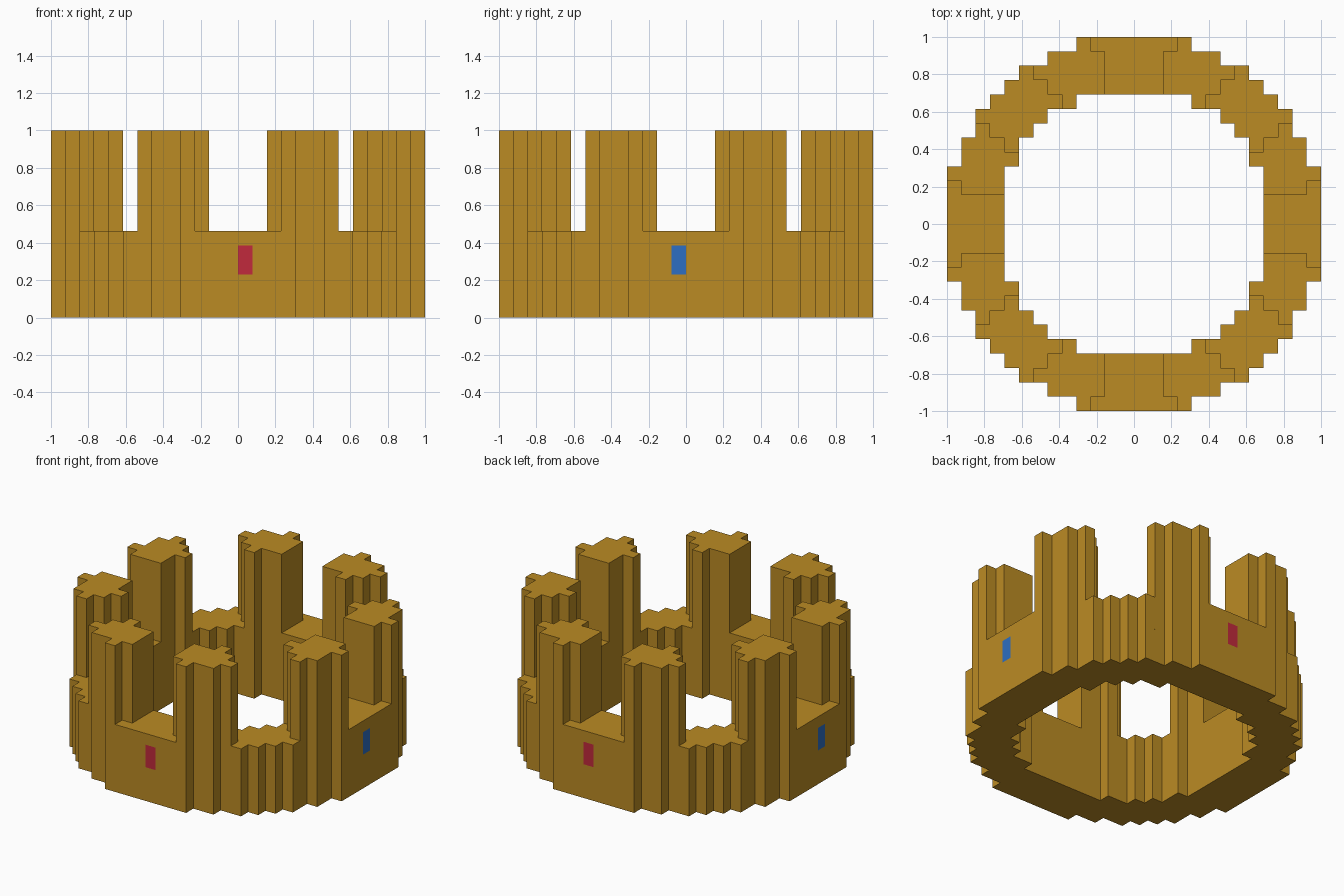
import bpy
import bmesh

cube = bpy.data.objects.get("Cube")
if cube:
    bpy.data.objects.remove(cube, do_unlink=True)

HALF = 13            # blocks from the centre to the outer edge
U = 1 / HALF         # size of one block

# Half widths of the ring in blocks, row by row from the centre outwards
OUTER = [13] * 4 + [12] * 2 + [11] * 2 + [10, 9, 8, 6, 4]
INNER = [9] * 4 + [8] * 2 + [7, 6, 4] + [0] * 4


def make_material(name, rgb):
    mat = bpy.data.materials.new(name)
    mat.use_nodes = True
    colour = (*rgb, 1)
    mat.diffuse_color = colour
    mat.node_tree.nodes["Principled BSDF"].inputs["Base Color"].default_value = colour
    return mat


def from_centre(i):
    """Block index counted outwards from the middle line."""
    return i if i >= 0 else -i - 1


def in_ring(i, j):
    a, b = from_centre(i), from_centre(j)
    return INNER[b] <= a < OUTER[b]


def is_merlon(i, j):
    """Tall blocks: outside the straight gaps and the diagonal gaps."""
    low, high = sorted((from_centre(i), from_centre(j)))
    straight_gap = 3 if high == HALF - 1 else 2
    return straight_gap <= low < high - 3


def raise_faces(bm, faces, height):
    geom = bmesh.ops.extrude_face_region(bm, geom=faces)["geom"]
    for v in geom:
        if isinstance(v, bmesh.types.BMVert):
            v.co.z = height * U
    return [f for f in geom if isinstance(f, bmesh.types.BMFace)]


def block_at(face):
    c = face.calc_center_median() / U
    return int(c.x // 1), int(c.y // 1)


# Plan of the ring, one square per block
bm = bmesh.new()
plan = []
for i in range(-HALF, HALF):
    for j in range(-HALF, HALF):
        if in_ring(i, j):
            corners = [(i, j), (i + 1, j), (i + 1, j + 1), (i, j + 1)]
            plan.append(bm.faces.new([bm.verts.new((x * U, y * U, 0)) for x, y in corners]))
bmesh.ops.remove_doubles(bm, verts=bm.verts[:], dist=U / 10)

# Low wall, raised in bands so the painted marks have their own faces
top = bm.faces[:]
for level in (3, 5, 6):
    top = raise_faces(bm, top, level)

# Eight merlons
raise_faces(bm, [f for f in top if is_merlon(*block_at(f))], 13)
bmesh.ops.recalc_face_normals(bm, faces=bm.faces[:])

# Red marks on front and back, blue marks on both sides
for f in bm.faces:
    c = f.calc_center_median() / U
    if 3 < c.z < 5:
        if abs(c.y) > HALF - 0.1 and 0 < c.x < 1:
            f.material_index = 1
        elif abs(c.x) > HALF - 0.1 and -1 < c.y < 0:
            f.material_index = 2

# Merge flat areas, keeping the marks separate
bmesh.ops.dissolve_limit(bm, angle_limit=0.01, verts=bm.verts[:],
                         edges=bm.edges[:], delimit={'MATERIAL'})

mesh = bpy.data.meshes.new("battlement_ring")
bm.to_mesh(mesh)
bm.free()
for name, rgb in (("ochre_stone", (0.497, 0.258, 0.0176)),
                  ("red_mark", (0.533, 0.0232, 0.0452)),
                  ("blue_mark", (0.0262, 0.156, 0.539))):
    mesh.materials.append(make_material(name, rgb))
ring = bpy.data.objects.new("battlement_ring", mesh)
bpy.context.collection.objects.link(ring)
